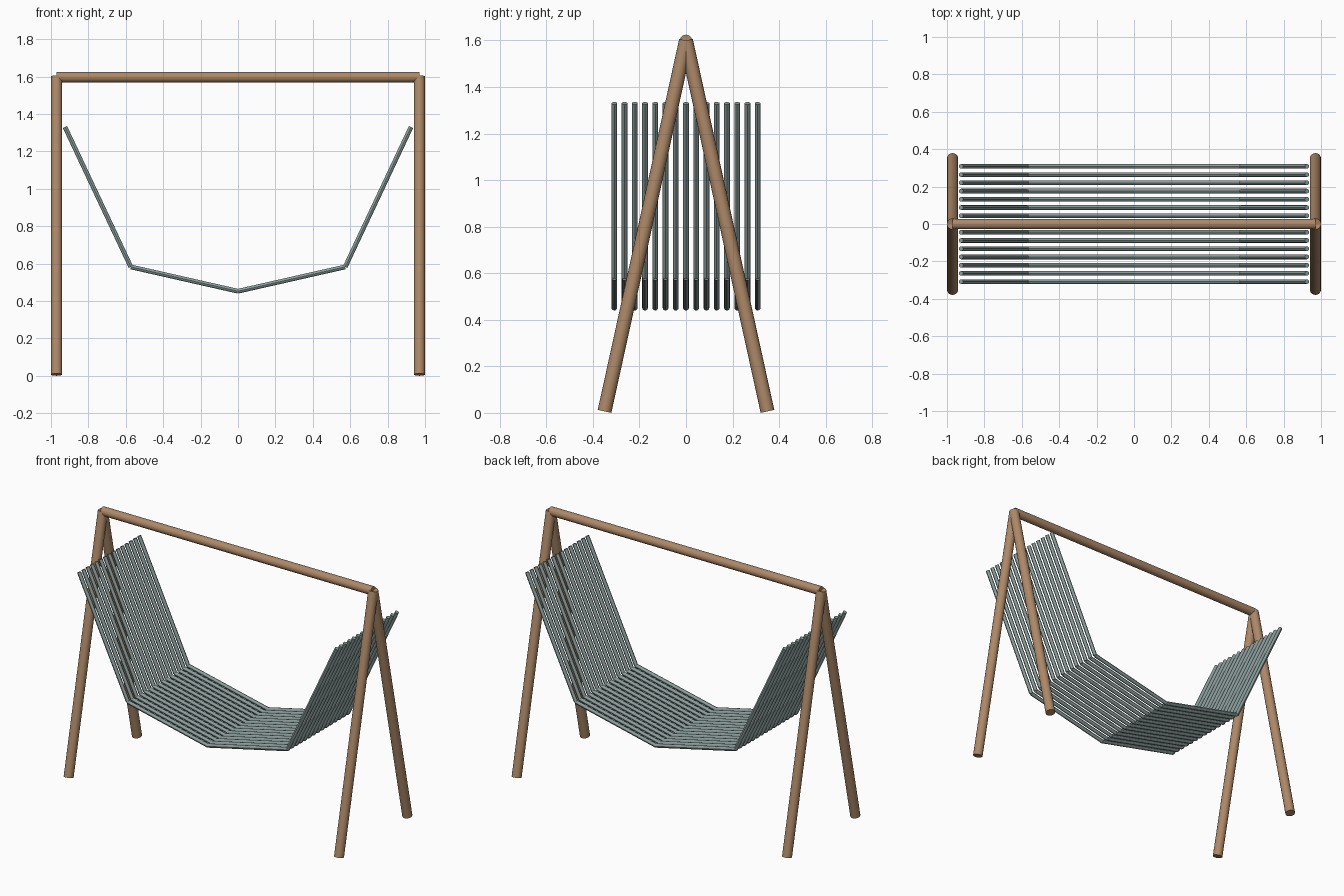
import bpy
from mathutils import Vector

cube = bpy.data.objects.get("Cube")
if cube:
    bpy.data.objects.remove(cube, do_unlink=True)


def make_material(name, rgb):
    mat = bpy.data.materials.new(name)
    mat.use_nodes = True
    mat.diffuse_color = (*rgb, 1)
    mat.node_tree.nodes["Principled BSDF"].inputs["Base Color"].default_value = (*rgb, 1)
    return mat


wood = make_material("warm_wood", (0.42, 0.25, 0.14))
sage = make_material("grey_green", (0.26, 0.34, 0.33))


def rod(name, start, end, radius, sides, mat):
    """Smooth capped cylinder running from start to end."""
    start, end = Vector(start), Vector(end)
    axis = end - start
    bpy.ops.mesh.primitive_cylinder_add(
        vertices=sides, radius=radius, depth=axis.length, location=(start + end) / 2)
    obj = bpy.context.object
    obj.name = name
    obj.rotation_euler = axis.to_track_quat("Z", "Y").to_euler()
    obj.data.materials.append(mat)
    bpy.ops.object.shade_smooth_by_angle()
    return obj


# A-frame legs and ridge beam
TOP = 1.6
END_X = 0.97
for side, x in (("left", END_X), ("right", -END_X)):
    for place, y in (("front", -0.35), ("back", 0.35)):
        rod(f"{place}_{side}_leg", (x, y, 0.0065), (x, 0, TOP), 0.03, 16, wood)
rod("ridge_beam", (-END_X, 0, TOP - 0.003), (END_X, 0, TOP - 0.003), 0.028, 16, wood)

# Hanging seat: parallel rods, each bent into four straight segments
half = [(0.925, 1.33), (0.573, 0.582)]
profile = [(-x, z) for x, z in half] + [(0, 0.452)] + half[::-1]
COUNT, SPACING = 15, 0.044
for i in range(COUNT):
    y = (i - (COUNT - 1) / 2) * SPACING
    for j, (a, b) in enumerate(zip(profile, profile[1:])):
        rod(f"seat_rod_{i + 1}_segment_{j + 1}",
            (a[0], y, a[1]), (b[0], y, b[1]), 0.0125, 12, sage)
